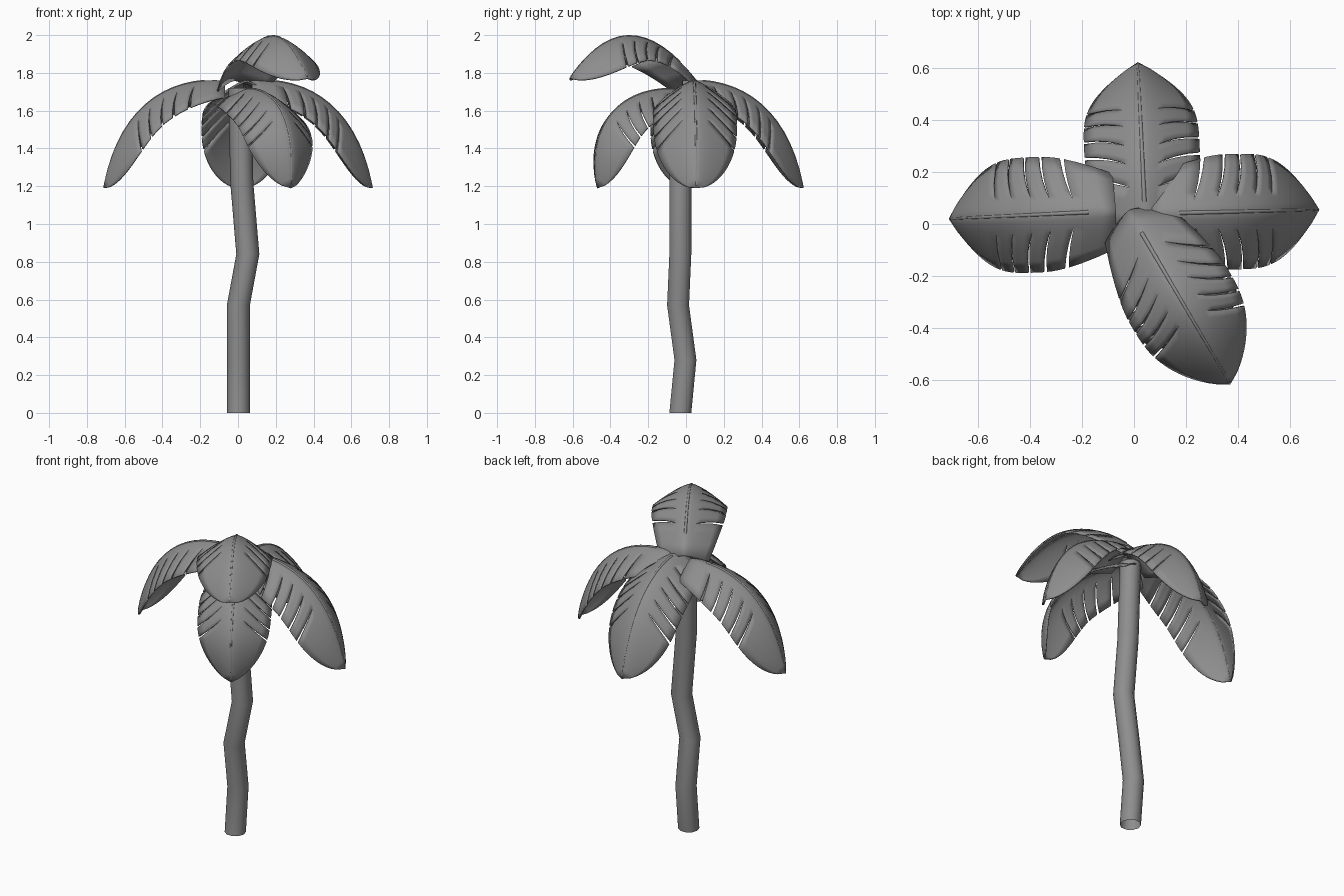
import bpy, bmesh
from math import cos, sin, pi
from mathutils import Vector

if "Cube" in bpy.data.objects:
    bpy.data.objects.remove(bpy.data.objects["Cube"])

SLITS = [0.0, 0.16, 0.26, 0.35, 0.455, 0.56, 1.0]   # splits along the rib
VS = [0, 0.12, 0.25, 0.4, 0.6, 0.8, 1.0]           # rib to edge

grey = bpy.data.materials.new("dark_grey")
grey.diffuse_color = (0.27, 0.27, 0.27, 1)
grey.use_nodes = True
grey.node_tree.nodes["Principled BSDF"].inputs["Base Color"].default_value = grey.diffuse_color


def new_object(name, data):
    ob = bpy.data.objects.new(name, data)
    bpy.context.collection.objects.link(ob)
    data.materials.append(grey)
    return ob


def mesh_object(name, bm):
    for f in bm.faces:
        f.smooth = len(f.verts) < 5
    me = bpy.data.meshes.new(name)
    bm.to_mesh(me)
    bm.free()
    return new_object(name, me)


def half_width(u):
    if u < 0.45:
        return 0.22 * (1 - 0.35 * ((0.45 - u) / 0.45) ** 2)
    return 0.22 * max(0, 1 - ((u - 0.45) / 0.55) ** 3.8) ** 0.55


def leaf(name, base, tip, curve, width=1.0):
    """Arched leaf: base and tip in plan, curve = 4 bezier points (reach, height)."""
    base = Vector((base[0], base[1], 0))
    out = Vector((tip[0], tip[1], 0)) - base
    out.normalize()
    side = Vector((-out.y, out.x, 0))
    p = [out * r + Vector((0, 0, z)) for r, z in curve]

    def point(u, v, s):
        q = 1 - u
        c = base + p[0] * q**3 + p[1] * 3 * q * q * u + p[2] * 3 * q * u * u + p[3] * u**3
        t = (p[1] - p[0]) * q * q + (p[2] - p[1]) * 2 * q * u + (p[3] - p[2]) * u * u
        down = -t.normalized().cross(side)
        w = half_width(u) * width
        return c + side * (s * v * w) + down * (0.6 * w * v**1.35)

    bm = bmesh.new()
    for s in (1, -1):
        for k in range(len(SLITS) - 1):
            a, b = SLITS[k], SLITS[k + 1]
            n = 10 if b == 1 else 3
            rows = []
            for i in range(n + 1):
                row = []
                for v in VS:
                    gap = 0.011 * max(0, v - 0.25)
                    a2 = a + (gap if k > 0 else 0)
                    b2 = b - (gap if b < 1 else 0)
                    u = a2 + (b2 - a2) * i / n
                    u += 0.85 * v * u * (1 - u)       # slits lean towards the tip
                    row.append(bm.verts.new(point(min(u, 1), v, s)))
                rows.append(row)
            for r0, r1 in zip(rows, rows[1:]):
                for j in range(len(VS) - 1):
                    f = (r0[j], r1[j], r1[j + 1], r0[j + 1])
                    bm.faces.new(f if s < 0 else f[::-1])
    bmesh.ops.remove_doubles(bm, verts=bm.verts, dist=0.0003)
    bmesh.ops.recalc_face_normals(bm, faces=bm.faces)
    m = mesh_object(name, bm).modifiers.new("thickness", 'SOLIDIFY')
    m.thickness = 0.008
    m.offset = 0

    # thin raised midrib
    cu = bpy.data.curves.new(name + "_midrib", 'CURVE')
    cu.dimensions = '3D'
    cu.bevel_depth = 0.009
    cu.bevel_resolution = 1
    cu.use_fill_caps = True
    sp = cu.splines.new('POLY')
    sp.points.add(13)
    for i, pt in enumerate(sp.points):
        pt.co = (*point(0.12 + 0.87 * i / 13, 0, 1), 1)
        pt.radius = 1 - 0.4 * i / 13
    new_object(name + "_midrib", cu)


# crooked trunk, open at the bottom
path = [(0.002, -0.03, 0), (0.002, -0.003, 0.28), (0.002, -0.042, 0.57),
        (0.052, -0.03, 0.84), (0.02, -0.03, 1.22), (0.01, -0.02, 1.72)]
SIDES, RADIUS = 10, 0.061
bm = bmesh.new()
rings = [[bm.verts.new((x + RADIUS * cos(2 * pi * k / SIDES), y + RADIUS * sin(2 * pi * k / SIDES), z))
          for k in range(SIDES)] for x, y, z in path]
for a, b in zip(rings, rings[1:]):
    for k in range(SIDES):
        j = (k + 1) % SIDES
        bm.faces.new((a[k], a[j], b[j], b[k]))
bm.faces.new(rings[-1])
mesh_object("trunk", bm)

# leaves
droop = [(0, 1.755), (0.30, 1.78), (0.56, 1.62), (0.64, 1.19)]
leaf("left_leaf", (-0.07, 0.05), (-0.71, 0.02), droop)
leaf("right_leaf", (0.07, 0.04), (0.71, 0.055), droop)
leaf("back_leaf", (0.045, -0.02), (0.015, 0.62), droop)
leaf("lower_front_leaf", (0, 0.03), (0.28, -0.47),
     [(0, 1.70), (0.30, 1.76), (0.66, 1.62), (0.57, 1.19)], 0.95)
leaf("raised_front_leaf", (-0.02, 0.05), (0.37, -0.615),
     [(0, 1.76), (0.28, 2.06), (0.52, 2.08), (0.77, 1.77)], 0.97)
